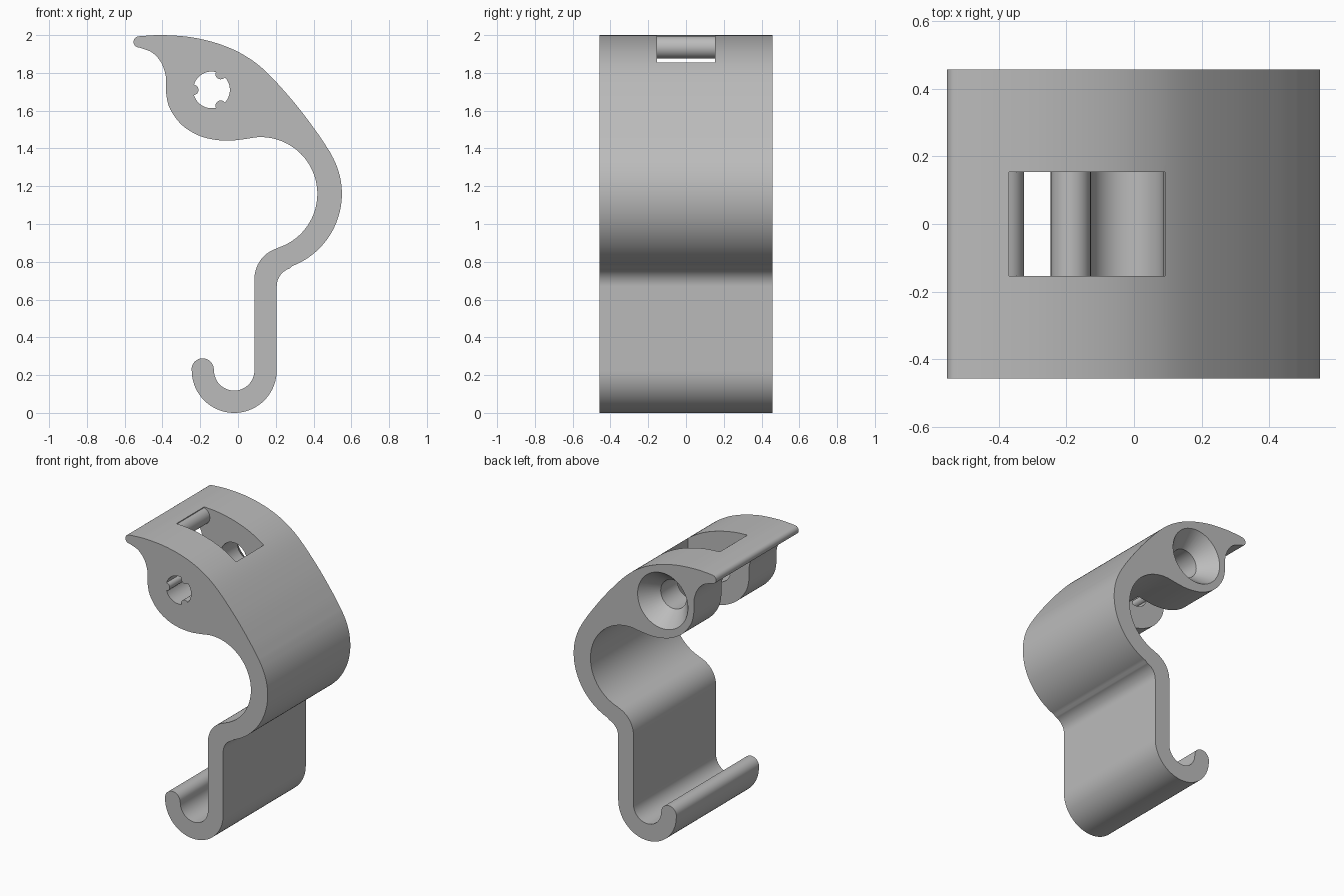
import bpy, bmesh
from math import sin, cos, radians
from mathutils import Vector

if "Cube" in bpy.data.objects:
    bpy.data.objects.remove(bpy.data.objects["Cube"])

HALF = 0.457                # half the width of the hook
SLOT = 0.153                # half the width of the slot
HOLE = (-0.14, 1.71)        # pivot hole centre in x, z

grey = bpy.data.materials.new("plain grey")
grey.use_nodes = True
grey.diffuse_color = (0.5, 0.5, 0.5, 1)
grey.node_tree.nodes["Principled BSDF"].inputs["Base Color"].default_value = (0.5, 0.5, 0.5, 1)


def arc(cx, cz, r, start, end, n=24):
    angles = [radians(start + (end - start) * i / n) for i in range(n + 1)]
    return [(cx + r * cos(a), cz + r * sin(a)) for a in angles]


def spline(points, n=8):
    """Smooth curve through the points, end points included."""
    p = [Vector(q) for q in points]
    p = [2 * p[0] - p[1]] + p + [2 * p[-1] - p[-2]]
    out = []
    for a, b, c, d in zip(p, p[1:], p[2:], p[3:]):
        for i in range(n):
            t = i / n
            out.append(tuple(0.5 * (2 * b + (c - a) * t + (2 * a - 5 * b + 4 * c - d) * t * t
                                    + (3 * b - a - 3 * c + d) * t ** 3)))
    return out + [tuple(points[-1])]


def loft(name, rings):
    """Solid through equal-sized x, z outlines placed at given y."""
    bm = bmesh.new()
    loops = [[bm.verts.new((x, y, z)) for x, z in outline] for y, outline in rings]
    for low, high in zip(loops, loops[1:]):
        for i in range(len(low)):
            j = (i + 1) % len(low)
            bm.faces.new((low[i], low[j], high[j], high[i]))
    bm.faces.new(loops[0])
    bm.faces.new(loops[-1])
    bmesh.ops.recalc_face_normals(bm, faces=bm.faces)
    mesh = bpy.data.meshes.new(name)
    bm.to_mesh(mesh)
    bm.free()
    mesh.materials.append(grey)
    obj = bpy.data.objects.new(name, mesh)
    bpy.context.collection.objects.link(obj)
    return obj


def cut(target, cutter):
    cutter.hide_render = True
    mod = target.modifiers.new("cut", "BOOLEAN")
    mod.operation, mod.solver, mod.object = "DIFFERENCE", "EXACT", cutter
    bpy.context.view_layer.objects.active = target
    bpy.ops.object.modifier_apply(modifier=mod.name)
    bpy.data.objects.remove(cutter)


# Side outline: lip and brow, outer bow, shank, curl, inner bow, underside of head
outline = (
    arc(-0.523, 1.964, 0.03, 255, 105, 10)
    + spline([(-0.5, 1.996), (-0.4, 2.0), (-0.25, 1.989), (-0.1, 1.953), (0.03, 1.895),
              (0.15, 1.805), (0.3, 1.64), (0.42, 1.482), (0.485, 1.384)])
    + arc(0.14, 1.16, 0.41, 30, -69, 36)
    + arc(0.305, 0.67, 0.1, 107, 180, 12)
    + arc(-0.02, 0.225, 0.225, 0, -180, 36)
    + arc(-0.187, 0.23, 0.059, 180, 0, 16)
    + arc(-0.02, 0.225, 0.107, -180, 0, 24)
    + arc(0.255, 0.71, 0.168, 180, 108, 14)
    + arc(0.12, 1.16, 0.3, -72, 95, 40)
    + spline([(0.04, 1.45), (-0.05, 1.441), (-0.14, 1.449), (-0.22, 1.474), (-0.3, 1.527),
              (-0.36, 1.61), (-0.38, 1.69), (-0.382, 1.78), (-0.407, 1.855),
              (-0.455, 1.908), (-0.525, 1.935)])
)
hook = loft("hook_body", [(-HALF, outline), (HALF, outline)])

# Slot through the head, leaving a rounded end on the lip
slot = [(0.092, 2.1), (0.092, 1.38), (-0.5, 1.38), (-0.5, 1.86)]
slot += arc(-0.385, 1.935, 0.06, -120, 75, 20) + [(-0.365, 2.1)]
cut(hook, loft("slot_cutter", [(-SLOT, slot), (SLOT, slot)]))

# Keyed pivot hole on the front cheek: a circle with three round ribs
keyed = []
for middle in (60, 180, 300):
    mx, mz = HOLE[0] + 0.097 * cos(radians(middle)), HOLE[1] + 0.097 * sin(radians(middle))
    keyed += arc(mx, mz, 0.028, middle - 95, middle - 265, 12)
    keyed += arc(*HOLE, 0.097, middle + 17, middle + 103, 14)
cut(hook, loft("keyed_cutter", [(-0.6, keyed), (0, keyed)]))

# Countersunk pivot hole on the back cheek
steps = [(0, 0.1), (HALF - 0.12, 0.1), (HALF, 0.195), (HALF + 0.05, 0.235)]
cut(hook, loft("countersink_cutter", [(y, arc(*HOLE, r, 0, 352.5, 47)) for y, r in steps]))

bpy.ops.object.select_all(action="DESELECT")
hook.select_set(True)
bpy.context.view_layer.objects.active = hook
bpy.ops.object.shade_smooth_by_angle(angle=radians(30))
